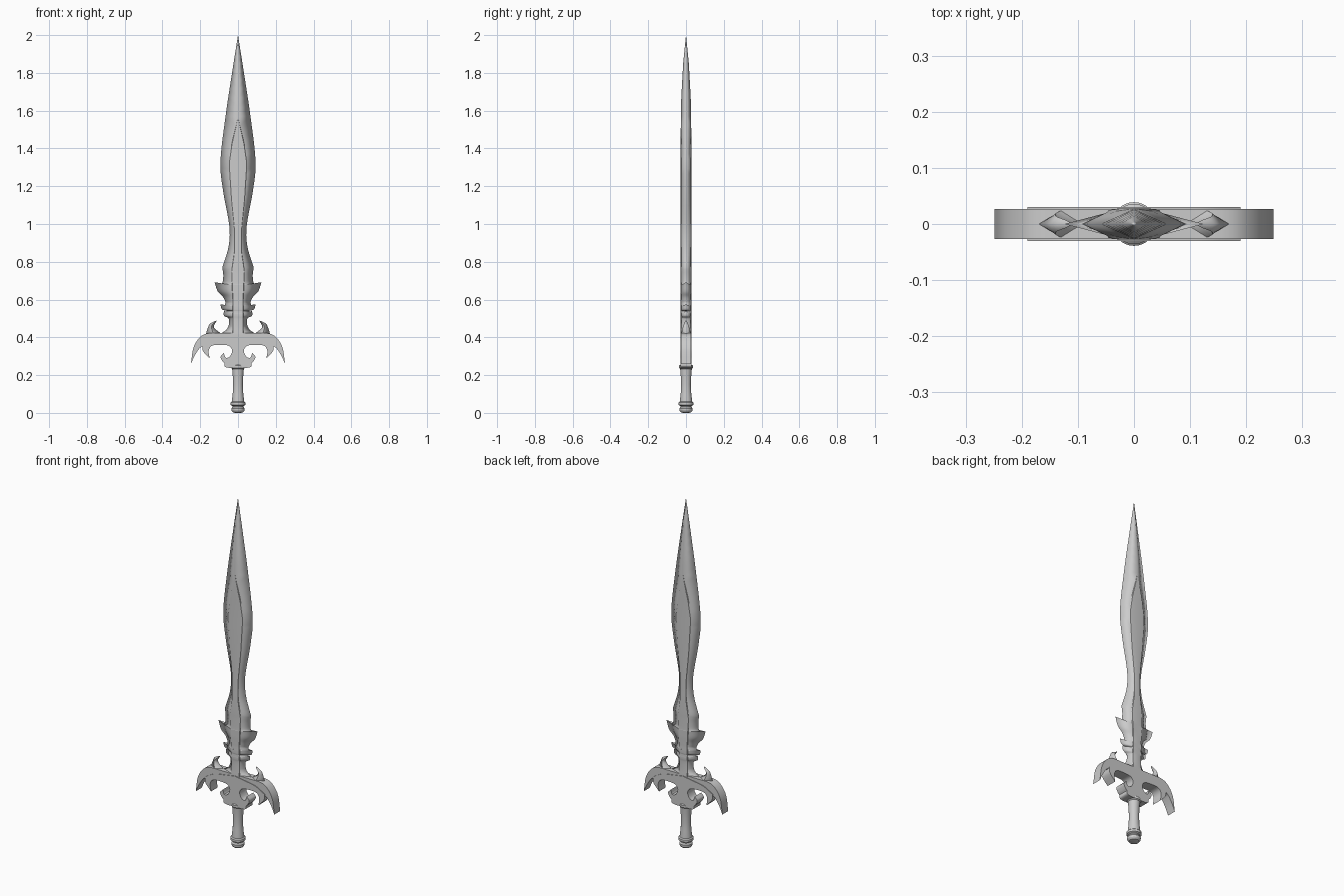
import bpy, bmesh, math
from mathutils import Vector

if "Cube" in bpy.data.objects:
    bpy.data.objects.remove(bpy.data.objects["Cube"])


def curve(pts, n=5):
    """Catmull-Rom curve through 2D points."""
    p = [Vector(q) for q in pts]
    p = [2 * p[0] - p[1]] + p + [2 * p[-1] - p[-2]]
    out = []
    for i in range(1, len(p) - 2):
        a, b, c, d = p[i - 1:i + 3]
        for k in range(n):
            t = k / n
            out.append(0.5 * (2 * b + (c - a) * t + (2 * a - 5 * b + 4 * c - d) * t * t
                              + (3 * b - a - 3 * c + d) * t ** 3))
    return out + [p[-2]]


def path(*segments):
    """Join smooth segments at sharp corners."""
    out = []
    for s in segments:
        c = curve(s)
        out += c[1:] if out else c
    return out


def interp(table, z):
    """Linear lookup; table is sorted from high to low z."""
    if z >= table[0][0]:
        return table[0][1]
    for (z0, v0), (z1, v1) in zip(table, table[1:]):
        if z >= z1:
            return v0 + (v1 - v0) * (z0 - z) / (z0 - z1)
    return table[-1][1]


def finish(name, bm, angle=25):
    me = bpy.data.meshes.new(name)
    bm.to_mesh(me)
    bm.free()
    ob = bpy.data.objects.new(name, me)
    bpy.context.collection.objects.link(ob)
    bpy.ops.object.select_all(action='DESELECT')
    ob.select_set(True)
    bpy.context.view_layer.objects.active = ob
    bpy.ops.object.shade_smooth_by_angle(angle=math.radians(angle))
    return ob


def strip(name, rails):
    """Skin neighbouring rails on the front right quarter, then mirror in x and y."""
    bm = bmesh.new()
    rows = [[bm.verts.new(p) for p in r] for r in rails]
    for a, b in zip(rows, rows[1:]):
        for i in range(len(a) - 1):
            bm.faces.new((a[i], a[i + 1], b[i + 1], b[i]))
    bm.normal_update()
    if sum(f.normal.y * f.calc_area() for f in bm.faces) > 0:
        bmesh.ops.reverse_faces(bm, faces=bm.faces[:])
    bmesh.ops.remove_doubles(bm, verts=bm.verts[:], dist=0.0003)
    ob = finish(name, bm)
    m = ob.modifiers.new("mirror", 'MIRROR')
    m.use_axis = (True, True, False)
    m.merge_threshold = 0.0003


def plate(name, half, depth):
    """Extruded plate from the right half of an outline, reflected in x."""
    pts = [(p.x, p.y) for p in half]
    pts += [(-x, z) for x, z in reversed(pts) if x > 0.0005]
    bm = bmesh.new()
    f = bm.faces.new([bm.verts.new((x, -depth, z)) for x, z in pts])
    new = bmesh.ops.extrude_face_region(bm, geom=[f])["geom"]
    bmesh.ops.translate(bm, vec=(0, 2 * depth, 0),
                        verts=[v for v in new if isinstance(v, bmesh.types.BMVert)])
    bmesh.ops.recalc_face_normals(bm, faces=bm.faces[:])
    finish(name, bm)


def lathe(name, profile, sides=24):
    bm = bmesh.new()
    rings = [[bm.verts.new((r * math.cos(2 * math.pi * k / sides),
                            r * math.sin(2 * math.pi * k / sides), z))
              for k in range(sides)] for r, z in profile]
    for a, b in zip(rings, rings[1:]):
        for k in range(sides):
            j = (k + 1) % sides
            bm.faces.new((a[k], a[j], b[j], b[k]))
    bm.faces.new(rings[0])
    bm.faces.new(rings[-1])
    bmesh.ops.recalc_face_normals(bm, faces=bm.faces[:])
    finish(name, bm)


# Blade: leaf shape, barbed root, raised central panel
edge = path(
    [(0, 2.0), (0.03, 1.81), (0.066, 1.57), (0.093, 1.33), (0.078, 1.17),
     (0.046, 0.99), (0.05, 0.88), (0.083, 0.77)],
    [(0.083, 0.77), (0.078, 0.73), (0.082, 0.69), (0.1, 0.677), (0.124, 0.692)],
    [(0.124, 0.692), (0.108, 0.645), (0.08, 0.615), (0.065, 0.585)],
    [(0.065, 0.585), (0.075, 0.565), (0.093, 0.575)],
    [(0.093, 0.575), (0.085, 0.548), (0.058, 0.54)],
    [(0.058, 0.54), (0.072, 0.525), (0.075, 0.54)],
    [(0.075, 0.54), (0.074, 0.515), (0.05, 0.5), (0.048, 0.47), (0.062, 0.44), (0.1, 0.415)])
panel = [(1.56, 0), (1.43, 0.033), (1.32, 0.05), (1.13, 0.037), (0.97, 0.02), (0.85, 0.02),
         (0.75, 0.036), (0.6, 0.028), (0.4, 0.028)]
ridge = [(2.0, 0), (1.85, 0.015), (1.65, 0.026), (1.5, 0.028), (0.4, 0.028)]
rails, low = [[], [], [], []], 2.0
for p in edge:
    low = min(low, p.y)
    w, yc = interp(panel, low), interp(ridge, low)
    yi = yc * (1 - 0.5 * min(w / max(p.x, 0.001), 1))
    rails[0].append((p.x, 0, p.y))
    rails[1].append((w, -yi, low))
    rails[2].append((w * 0.93, -min(yi + 0.004, yc), low))
    rails[3].append((0, -yc, low))
strip("blade", rails)

# Curled horns above the guard
outer = curve([(0.172, 0.41), (0.163, 0.44), (0.148, 0.472), (0.112, 0.49)], 6)
inner = curve([(0.075, 0.41), (0.112, 0.437), (0.128, 0.457), (0.112, 0.49)], 6)
mid = [((a.x + b.x) / 2, -0.026 * (1 - i / 18) ** 0.6, (a.y + b.y) / 2)
       for i, (a, b) in enumerate(zip(outer, inner))]
strip("guard_horns", [[(p.x, 0, p.y) for p in outer], mid, [(p.x, 0, p.y) for p in inner]])

# Sweeping guard wings
plate("guard_wings", path(
    [(0, 0.422), (0.1, 0.422), (0.165, 0.42), (0.205, 0.397), (0.236, 0.345), (0.249, 0.26)],
    [(0.249, 0.26), (0.228, 0.305), (0.2, 0.345), (0.16, 0.362)],
    [(0.16, 0.362), (0, 0.362)]), 0.0265)

# Guard body with inner hooks and lower scrolls
plate("guard_body", path(
    [(0, 0.415), (0.06, 0.405), (0.13, 0.392), (0.19, 0.36)],
    [(0.19, 0.36), (0.184, 0.325), (0.15, 0.287)],
    [(0.15, 0.287), (0.155, 0.33), (0.135, 0.357), (0.08, 0.36), (0.045, 0.353),
     (0.031, 0.328), (0.044, 0.298), (0.066, 0.293), (0.075, 0.318)],
    [(0.075, 0.318), (0.092, 0.298), (0.083, 0.275), (0.072, 0.263)],
    [(0.072, 0.263), (0.07, 0.246), (0.05, 0.239), (0, 0.239)]), 0.03)

# Grip and pommel
lathe("grip", [(0.029, 0.256), (0.036, 0.25), (0.036, 0.238), (0.031, 0.233), (0.028, 0.2),
               (0.026, 0.15), (0.028, 0.1), (0.033, 0.06), (0.033, 0.045)])
lathe("pommel", [(0.033, 0.06), (0.039, 0.055), (0.039, 0.042), (0.03, 0.037), (0.029, 0.032),
                 (0.035, 0.024), (0.034, 0.012), (0.027, 0.003), (0.016, 0.0)])
